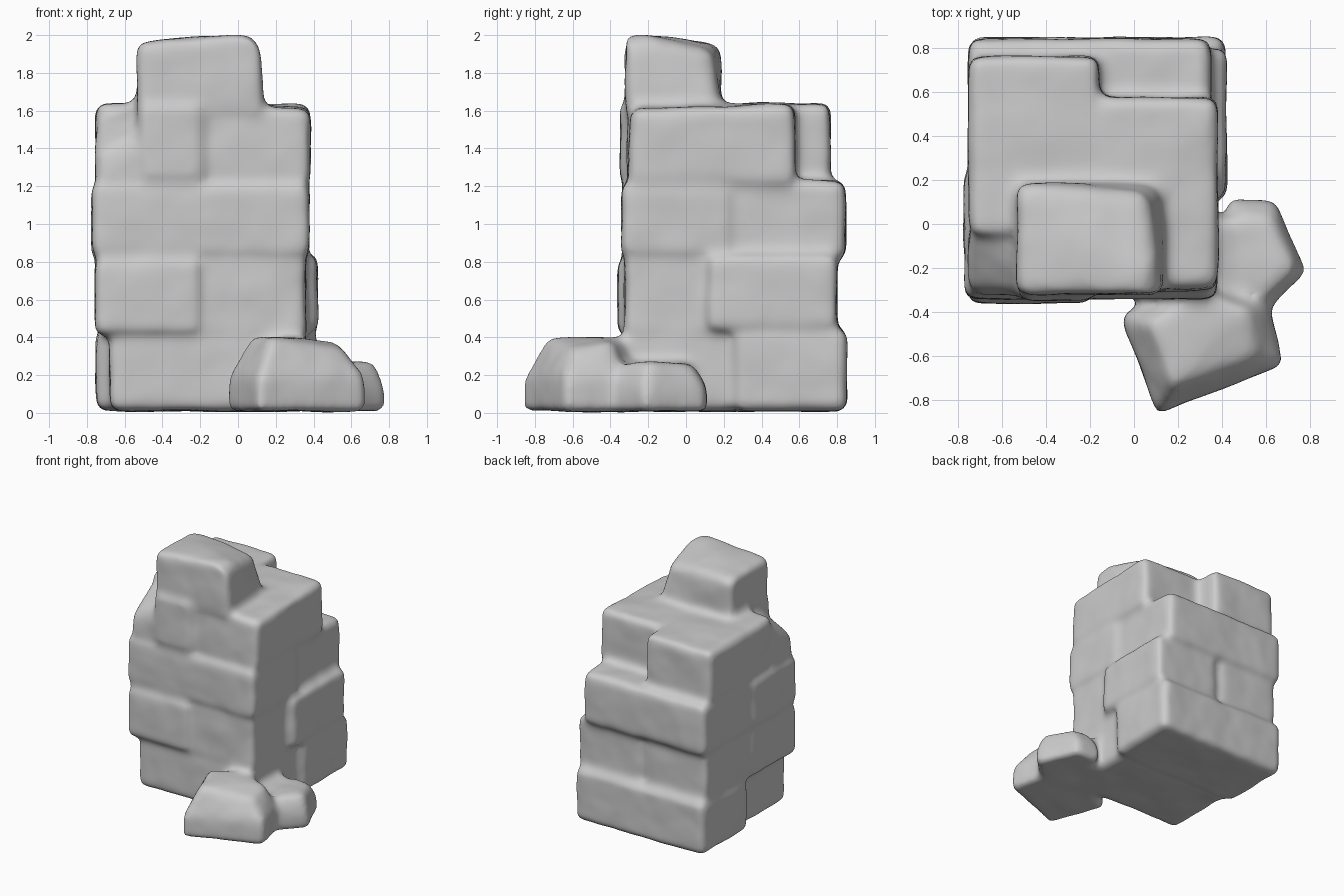
import bpy, bmesh
from mathutils import Vector

if "Cube" in bpy.data.objects:
    bpy.data.objects.remove(bpy.data.objects["Cube"])

bm = bmesh.new()


def hull(points, round_off=0.06):
    """Add a closed convex stone with rounded edges around the points."""
    part = bmesh.new()
    verts = [part.verts.new(p) for p in points]
    bmesh.ops.convex_hull(part, input=verts)
    bmesh.ops.dissolve_limit(part, angle_limit=0.05, verts=part.verts[:], edges=part.edges[:])
    sharp = [e for e in part.edges if e.is_manifold and e.calc_face_angle() > 0.25]
    bmesh.ops.bevel(part, geom=sharp, offset=round_off, segments=3, profile=0.5,
                    affect='EDGES', clamp_overlap=True)
    temp = bpy.data.meshes.new("stone")
    part.to_mesh(temp)
    part.free()
    bm.from_mesh(temp)
    bpy.data.meshes.remove(temp)


def block(x0, x1, y0, y1, z0, z1, shift=None):
    """Box stone; shift moves single corners, keyed by (x, y, z) side 0 or 1."""
    pts = []
    for i, x in enumerate((x0, x1)):
        for j, y in enumerate((y0, y1)):
            for k, z in enumerate((z0, z1)):
                d = (shift or {}).get((i, j, k), (0, 0, 0))
                pts.append(Vector((x, y, z)) + Vector(d))
    hull(pts)


def rock(outline, tops, inset, shoulder):
    """Rubble rock: outline at the ground, smaller and tilted top."""
    cx = sum(p[0] for p in outline) / len(outline)
    cy = sum(p[1] for p in outline) / len(outline)
    pts = []
    for (x, y), z in zip(outline, tops):
        pts += [(x, y, 0.0), (x, y, shoulder),
                (x + (cx - x) * inset, y + (cy - y) * inset, z)]
    hull(pts, 0.04)


# Solid core keeps the joints shallow
block(-0.68, 0.352, -0.315, 0.775, 0.02, 1.0)
block(-0.74, 0.345, -0.315, 0.775, 0.40, 1.21)
block(-0.50, 0.355, -0.295, 0.54, 0.9, 1.61)
block(-0.73, 0.10, -0.04, 0.54, 0.9, 1.62)
# Course 1
block(-0.69, 0.37, -0.335, 0.30, 0.0, 0.43)
block(-0.76, 0.422, 0.24, 0.862, 0.0, 0.455)
# Course 2
block(-0.768, -0.18, -0.37, 0.25, 0.40, 0.83)
block(-0.24, 0.37, -0.335, 0.24, 0.36, 0.86)
block(-0.75, -0.17, 0.20, 0.81, 0.42, 0.83)
block(-0.17, 0.432, 0.10, 0.81, 0.42, 0.85)
# Course 3
block(-0.785, 0.388, -0.352, 0.26, 0.81, 1.23)
block(-0.765, 0.36, 0.20, 0.855, 0.80, 1.24)
# Course 4, with a broken front left corner
block(-0.54, -0.165, -0.36, 0.20, 1.20, 1.66)
block(-0.765, -0.40, -0.335, 0.02, 1.19, 1.62,
      {(0, 0, 1): (0, 0.02, -0.24), (1, 0, 1): (0, 0, -0.08)})
block(-0.762, -0.15, -0.07, 0.775, 1.20, 1.648)
block(-0.21, 0.392, -0.32, 0.585, 1.19, 1.645, {(1, 0, 1): (0, 0.02, -0.03)})
# Capstone with a chipped back right corner
block(-0.545, 0.15, -0.33, 0.195, 1.54, 1.97,
      {(1, 0, 1): (-0.02, 0, 0.065), (1, 1, 1): (-0.09, -0.04, -0.05)})
block(-0.50, 0.10, -0.30, 0.15, 1.50, 1.75)

# Fallen rubble
rock([(-0.07, -0.42), (0.10, -0.88), (0.69, -0.65), (0.62, -0.33), (0.28, -0.20)],
     [0.42, 0.41, 0.35, 0.39, 0.40], 0.34, 0.19)
rock([(0.40, -0.38), (0.62, -0.40), (0.795, -0.22), (0.65, 0.12), (0.42, 0.12)],
     [0.26, 0.28, 0.28, 0.26, 0.27], 0.3, 0.14)
block(0.10, 0.48, -0.42, 0.04, 0.0, 0.28)

mesh = bpy.data.meshes.new("ruined_stone_wall")
bm.to_mesh(mesh)
bm.free()
wall = bpy.data.objects.new("ruined_stone_wall", mesh)
bpy.context.collection.objects.link(wall)

# Fuse the stones into one weathered surface
remesh = wall.modifiers.new("fuse", 'REMESH')
remesh.mode = 'VOXEL'
remesh.voxel_size = 0.02
remesh.use_smooth_shade = True
tex = bpy.data.textures.new("weathering", 'CLOUDS')
tex.noise_scale = 0.22
disp = wall.modifiers.new("weathering", 'DISPLACE')
disp.texture = tex
disp.strength = 0.022
disp.mid_level = 0.95
soft = wall.modifiers.new("soften", 'SMOOTH')
soft.factor = 0.5
soft.iterations = 14
